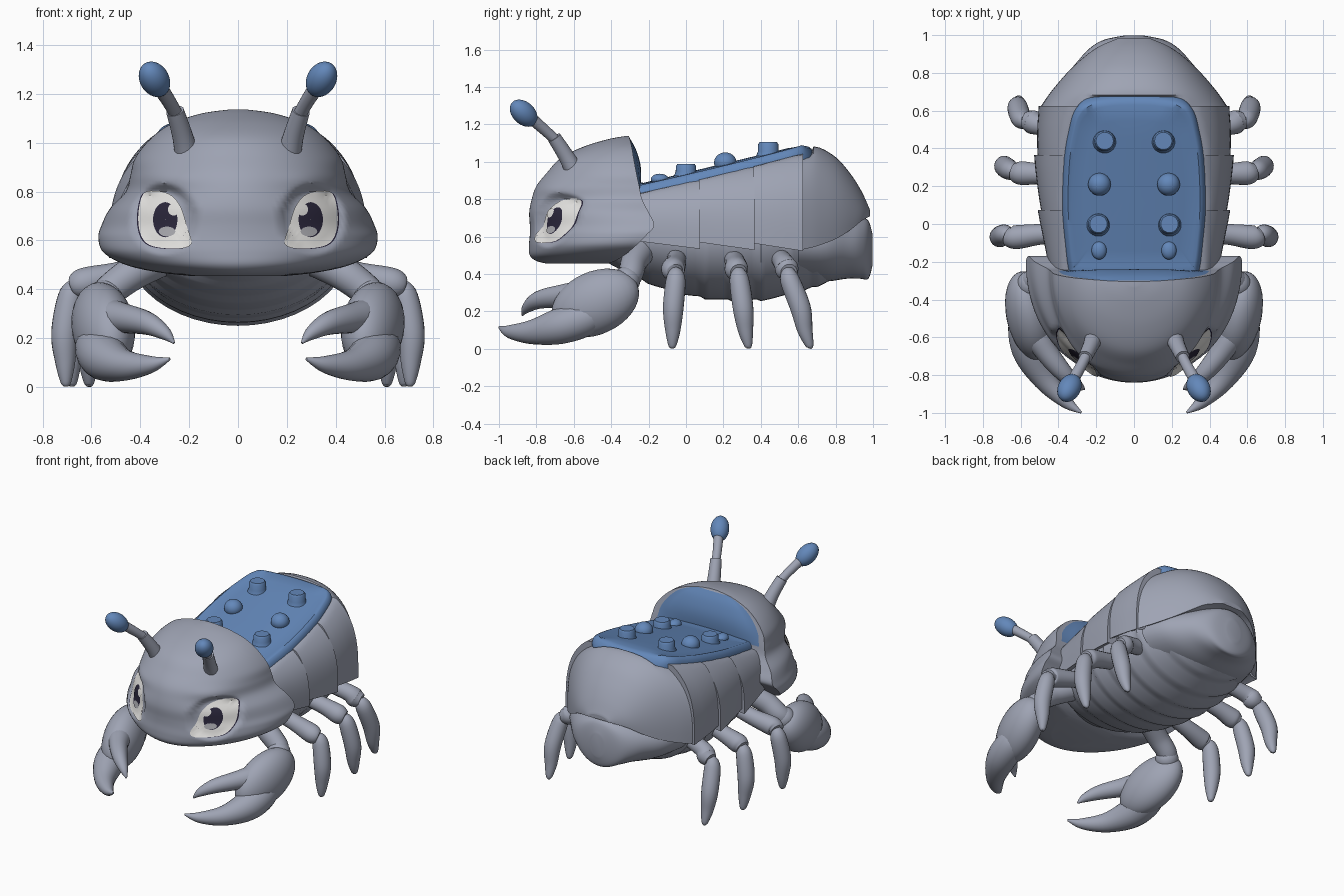
import bpy, bmesh, math
from mathutils import Vector, Matrix, Euler

cube = bpy.data.objects.get("Cube")
if cube:
    bpy.data.objects.remove(cube)


def material(name, rgb):
    m = bpy.data.materials.new(name)
    m.use_nodes = True
    m.diffuse_color = (*rgb, 1)
    m.node_tree.nodes["Principled BSDF"].inputs["Base Color"].default_value = (*rgb, 1)
    return m


GREY = material("shell grey", (.345, .37, .455))
BLUE = material("back blue", (.125, .245, .49))
WHITE = material("eye white", (.84, .83, .81))
DARK = material("pupil dark", (.024, .02, .045))
IRIS = material("iris grey", (.40, .40, .43))


def spline(pts, n, closed=False):
    """Smooth curve through points of any dimension."""
    p = [Vector(q) for q in pts]
    k, out = len(p), []
    get = (lambda i: p[i % k]) if closed else (lambda i: p[min(max(i, 0), k - 1)])
    for i in range(k if closed else k - 1):
        a, b, c, d = get(i - 1), get(i), get(i + 1), get(i + 2)
        for s in range(n):
            t = s / n
            out.append(b + (c - a) * (t / 2) + (a * 2 - b * 5 + c * 4 - d) * (t * t / 2)
                       + (b * 3 - a - c * 3 + d) * (t ** 3 / 2))
    return out if closed else out + [p[-1]]


def finish(name, bm, mats, mirror=False):
    mesh = bpy.data.meshes.new(name)
    bm.to_mesh(mesh)
    bm.free()
    ob = bpy.data.objects.new(name, mesh)
    bpy.context.collection.objects.link(ob)
    for m in mats:
        mesh.materials.append(m)
    if mirror:
        ob.modifiers.new("Mirror", 'MIRROR').use_mirror_merge = False
    bpy.ops.object.select_all(action='DESELECT')
    ob.select_set(True)
    bpy.context.view_layer.objects.active = ob
    bpy.ops.object.shade_smooth_by_angle(angle=math.radians(40))
    return ob


def loft(name, rings, mats, mirror=False, caps=True, rule=None, face_front=False):
    """Skin closed rings of equal length."""
    bm = bmesh.new()
    vs = [[bm.verts.new(p) for p in r] for r in rings]
    n = len(vs[0])
    for a, b in zip(vs, vs[1:]):
        for i in range(n):
            bm.faces.new((a[i], a[(i + 1) % n], b[(i + 1) % n], b[i]))
    if caps:
        bm.faces.new(vs[0])
        bm.faces.new(vs[-1])
    bmesh.ops.recalc_face_normals(bm, faces=bm.faces)
    bm.normal_update()
    if face_front and sum(f.normal.y for f in bm.faces) > 0:
        bmesh.ops.reverse_faces(bm, faces=bm.faces)
    if rule:
        for f in bm.faces:
            f.material_index = rule(f)
    return finish(name, bm, mats, mirror)


def tube(name, pts, mat=GREY, n=6, sides=20):
    """Tapered limb; each point is x, y, z, radius."""
    path = spline(pts, n)
    pos = [Vector(q[:3]) for q in path]
    u, rings = Vector((.3, .2, .9)), []
    for i, q in enumerate(path):
        t = (pos[min(i + 1, len(pos) - 1)] - pos[max(i - 1, 0)]).normalized()
        u = (u - t * u.dot(t)).normalized()
        v = t.cross(u)
        rings.append([pos[i] + (u * math.cos(a) + v * math.sin(a)) * max(q[3], .004)
                      for a in (math.tau * k / sides for k in range(sides))])
    return loft(name, rings, [mat], mirror=True)


def ellipsoid(name, loc, size, rot, mat):
    bm = bmesh.new()
    mx = Matrix.LocRotScale(Vector(loc), Euler(rot), Vector(size))
    bmesh.ops.create_uvsphere(bm, u_segments=32, v_segments=18, radius=1, matrix=mx)
    return finish(name, bm, [mat], mirror=True)


def power(v, e):
    return math.copysign(abs(v) ** e, v)


def pad_z(y, x=0):
    """Height of the back pad, which slopes forward and droops to the sides."""
    return .89 + .24 * (min(y, .62) + .25) - .5 * max(y - .62, 0) - .16 * x * x


# Belly with overlapping ribs: y, half width, bottom
rings = []
for i, (y, w, low) in enumerate(spline([(-.42, .22, .46), (-.3, .37, .39), (-.1, .43, .31), (.1, .46, .265),
                                        (.3, .47, .25), (.5, .455, .27), (.7, .39, .33), (.85, .28, .40)], 8)):
    f = 1.0 - .035 * (i % 6) / 5
    rise = .22 if y > -.3 else .02
    rings.append([(w * f * math.cos(a), y, .6 + (rise if math.sin(a) > 0 else .6 - low) * f * math.sin(a))
                  for a in (math.tau * k / 48 for k in range(48))])
loft("belly", rings, [GREY])


# Shell plates: rows of y, half width, middle height, rise, squareness
def plate(name, rows):
    first, last = rows[0], rows[-1]
    out = []
    for j, (y, w, zc, h, n) in enumerate([first] + list(rows) + [last]):
        f = .94 if j in (0, len(rows) + 1) else 1
        ring = []
        for k in range(49):
            a = math.radians(-2 + 184 * k / 48)
            x, z = w * f * power(math.cos(a), 2 / n), zc + h * f * power(math.sin(a), 2 / n)
            if y < .62 or (y < .68 and abs(x) < .32):
                z = min(z, pad_z(y, x) - .04)
            ring.append((x, y, z))
        ends = [(s * w * f * .87, y, zc) for s in (-1, 1)]
        out.append([ends[1]] + ring + [ends[0]])
    loft(name, out, [GREY])


widths = spline([(-.28, .455), (0, .50), (.2, .522), (.4, .528), (.63, .505)], 12)
for name, y0, y1 in (("front", -.27, .074), ("middle", .07, .366), ("rear", .362, .626)):
    rows = []
    for i in range(7):
        y = y0 + (y1 - y0) * i / 6
        w = min(widths, key=lambda q: abs(q[0] - y))[1]
        f = .965 + .035 * i / 6
        rows.append((y, w * f, .605 - .035 * i / 6, (pad_z(min(y, .62)) + .02 - .58) * (.985 + .015 * i / 6), 2.75))
    plate(name + "_shell_plate", rows)
plate("tail_shell", spline([(.622, .494, .57, .495, 2.65), (.70, .44, .58, .50, 2.4), (.80, .355, .61, .415, 2.3),
                            (.88, .27, .65, .285, 2.2), (.94, .185, .69, .15, 2), (.985, .08, .71, .03, 2)], 5))

# Lower tail plate: y, half width, middle height, half height
rows = spline([(.6, .44, .56, .20), (.75, .385, .55, .19), (.86, .30, .545, .17), (.93, .235, .54, .165),
               (.975, .16, .53, .155), (.998, .05, .53, .08)], 5)
loft("tail_plate", [[(w * math.cos(a), y, zc + h * math.sin(a))
                     for a in (math.tau * k / 40 for k in range(40))] for y, w, zc, h in rows], [GREY])

# Blue back pad with a soft rim
half = spline([(0, -.29), (.31, -.285), (.345, -.25), (.365, -.1), (.38, .1), (.37, .35), (.345, .5),
               (.315, .6), (.25, .665), (.13, .69), (0, .695)], 5)
outline = [(x, y) for x, y in half] + [(-x, y) for x, y in half[-2:0:-1]]
rings = []
for s, dz in ((1, -.075), (1, -.045), (.985, -.022), (.95, -.004), (.92, 0), (.87, -.008), (.7, -.008), (.5, -.008),
              (.25, -.008), (.02, -.008)):
    flat = [(x * s, .2 + (y - .2) * s) for x, y in outline]
    rings.append([(x, y, pad_z(y, x) + dz) for x, y in flat])
loft("back_pad", rings, [BLUE])

# Studs and domes on the pad: x, y, radius, rise
for name, x, y, r, h in (("rear_stud", .155, .44, .054, .054), ("front_stud", .188, 0, .054, .045)):
    rings = [[(x + r * s * math.cos(a), y + r * s * math.sin(a), pad_z(y, x) + z)
              for a in (math.tau * k / 24 for k in range(24))]
             for s, z in ((1.2, -.02), (1.02, .004), (1, h - .012), (.85, h))]
    loft(name, rings, [BLUE], mirror=True)
ellipsoid("middle_dome", (.183, .21, pad_z(.21, .18)), (.06, .06, .055), (0, 0, 0), BLUE)
ellipsoid("small_dome", (.185, -.14, pad_z(-.14, .18) - .005), (.04, .048, .03), (0, 0, 0), BLUE)

# Head: height, half width, back, front
LEVELS = spline([(.455, .20, -.42, -.74), (.47, .33, -.38, -.80), (.50, .46, -.33, -.835), (.55, .55, -.27, -.84),
                 (.61, .572, -.21, -.835), (.66, .56, -.17, -.835), (.73, .525, -.20, -.838), (.80, .46, -.235, -.825),
                 (.87, .44, -.25, -.80), (.94, .42, -.265, -.745), (1.02, .355, -.28, -.67), (1.08, .27, -.29, -.55),
                 (1.12, .15, -.30, -.42), (1.137, .03, -.305, -.33)], 6)


def level(z):
    for a, b in zip(LEVELS, LEVELS[1:]):
        if a[0] <= z <= b[0]:
            return a.lerp(b, (z - a[0]) / (b[0] - a[0]))
    return LEVELS[-1] if z > 1 else LEVELS[0]


def head_y(x, z, row):
    """Front surface of the head, with sunken eye sockets under brow ridges."""
    _, w, back, front = row
    y = back + (front - back) * math.sqrt(max(0, 1 - (x / w) ** 2))
    d = ((abs(x) - .305) / .135) ** 2 + ((z - .687) / .145) ** 2
    brow = math.exp(-((abs(x) - .30) / .11) ** 2 - ((z - .855) / .04) ** 2)
    return y + (.036 + .1 * (z - .687)) * min(1, max(0, 2.5 * (1 - d))) - .018 * brow


rings = []
for row in LEVELS:
    z, w, back, front = row
    bulge = .03 * math.sin(math.pi * min(1, max(0, (z - .85) / .28)))
    ring = [(w * math.cos(math.pi * k / 72), z) for k in range(73)]
    ring = [(x, back if k in (0, 72) else head_y(x, z, row), z) for k, (x, z) in enumerate(ring)]
    ring += [(w * s, back + bulge * (1 - (s / .9) ** 4), z) for s in (-.9, -.75, -.5, -.25, 0, .25, .5, .75, .9)]
    rings.append(ring)


def head_colour(f):
    c = f.calc_center_median()
    return int(.86 < c.z < 1.125 and f.normal.y > .25 and abs(c.x) < .9 * level(c.z)[1])


loft("head", rings, [GREY, BLUE], rule=head_colour)


# Eyes: thin plates that follow the head
def eye_patch(name, pts, mat, lift):
    pts = spline(pts, 5, closed=True)
    mid = sum(pts, Vector((0, 0))) / len(pts)
    rings = []
    for s in (1, .85, .7, .55, .4, .25, .12, .01):
        ring = []
        for p in pts:
            x, z = mid.lerp(p, s)
            ring.append((x + lift * .6, head_y(x, z, level(z)) - lift, z))
        rings.append(ring)
    loft(name, rings, [mat], mirror=True, caps=False, face_front=True)


def oval(x, z, rx, rz):
    return [(x + rx * math.cos(a), z + rz * math.sin(a)) for a in (math.tau * k / 8 for k in range(8))]


eye = [(.188, .585), (.205, .655), (.23, .735), (.27, .785), (.33, .803), (.385, .79), (.405, .70),
       (.393, .62), (.35, .578), (.25, .567)]
eye_patch("eye_rim", [(x + .007, z - .002) for x, z in eye], DARK, .003)
eye_patch("eye_white", eye, WHITE, .006)
eye_patch("pupil", oval(.293, .685, .05, .072), DARK, .0085)
eye_patch("iris_shade", oval(.285, .637, .034, .02), IRIS, .0095)
eye_patch("eye_glint", oval(.257, .727, .024, .025), WHITE, .0099)

# Antennae
tube("antenna_base", [(.20, -.57, .90, .055), (.225, -.635, 1.02, .043), (.258, -.705, 1.13, .037)])
tube("antenna_stem", [(.25, -.69, 1.11, .028), (.28, -.75, 1.165, .029), (.325, -.83, 1.235, .032)])
direction = Vector((.05, -.09, .085)).to_track_quat('Z', 'Y').to_euler()
ellipsoid("antenna_bulb", (.342, -.868, 1.26), (.06, .06, .088), direction, BLUE)

# Pincer arms
tube("arm", [(.33, -.24, .52, .075), (.44, -.28, .46, .07), (.53, -.30, .39, .065), (.56, -.36, .34, .06)])
ellipsoid("elbow", (.545, -.32, .365), (.075, .075, .075), (0, 0, 0), GREY)
ellipsoid("palm", (.552, -.485, .245), (.124, .25, .168), (math.radians(24), 0, math.radians(-12)), GREY)
tube("lower_finger", [(.56, -.40, .22, .01), (.57, -.50, .18, .09), (.55, -.66, .125, .098), (.47, -.82, .09, .066),
                      (.36, -.94, .092, .036), (.28, -.998, .115, .006)])
tube("upper_finger", [(.55, -.47, .27, .01), (.53, -.56, .285, .07), (.46, -.68, .28, .06), (.37, -.79, .26, .047),
                      (.30, -.85, .22, .028), (.262, -.875, .18, .005)])

# Walking legs: hip y, then knee, shin and tip as x, y
for name, hip, knee, shin, tip in (("front", -.05, (.66, -.06), (.71, -.068), (.705, -.073)),
                                   ("middle", .25, (.63, .28), (.685, .305), (.68, .332)),
                                   ("rear", .50, (.57, .55), (.615, .612), (.61, .66))):
    tube(name + "_leg", [(.36, hip, .49, .05), (.5, (hip + knee[1]) / 2, .455, .055),
                         (knee[0] - .03, knee[1] - .01, .425, .063), (knee[0] + .01, knee[1], .41, .045)])
    tube(name + "_foot", [(*knee, .42, .03), (knee[0] + .025, knee[1] + .005, .37, .052), (*shin, .22, .055),
                          ((shin[0] + tip[0]) / 2, (shin[1] + tip[1]) / 2, .10, .041), (*tip, .02, .022),
                          (*tip, .002, .008)])
